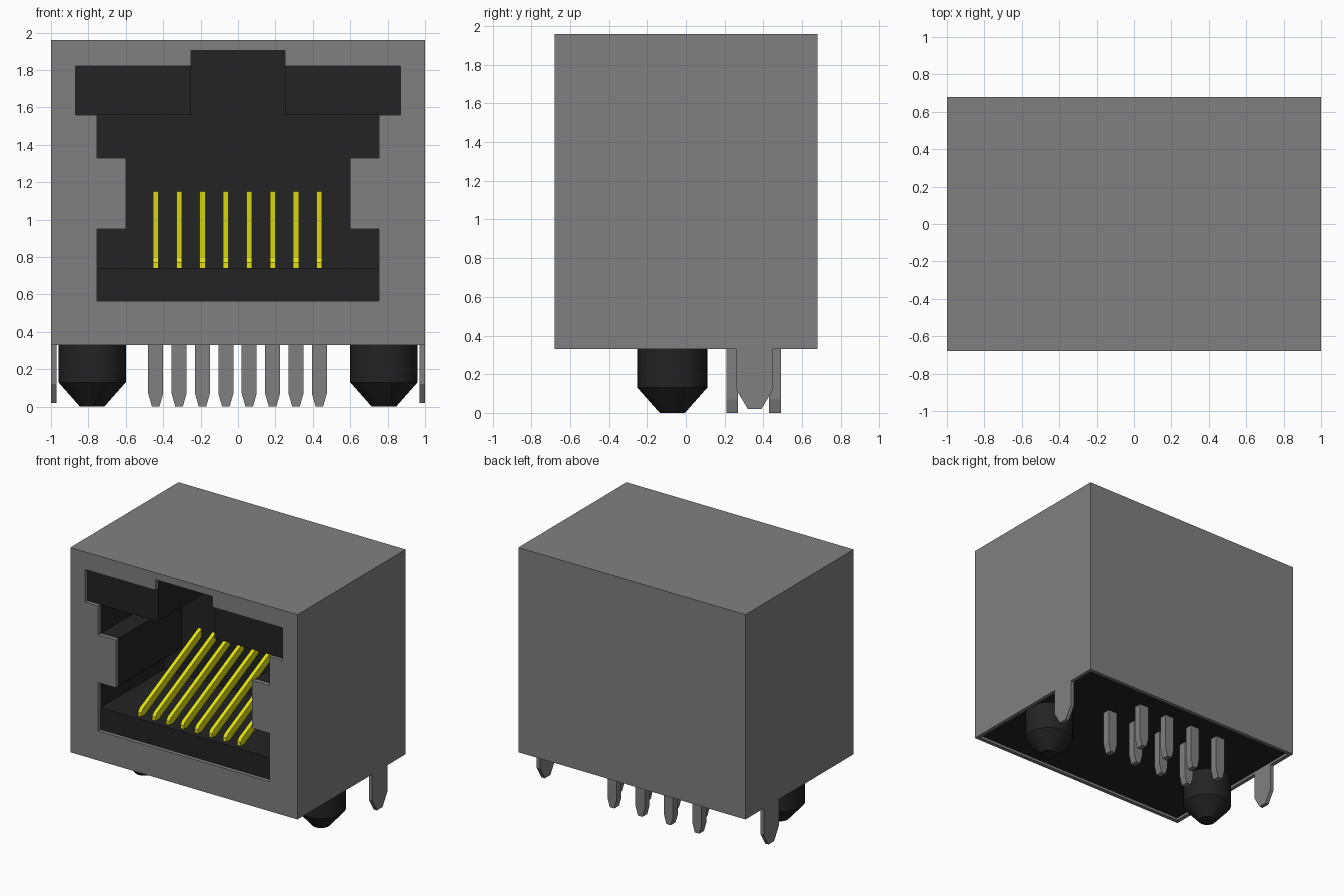
import bpy
import bmesh
import math
from mathutils import Vector

if "Cube" in bpy.data.objects:
    bpy.data.objects.remove(bpy.data.objects["Cube"], do_unlink=True)


def material(name, colour):
    m = bpy.data.materials.new(name)
    m.use_nodes = True
    m.diffuse_color = (*colour, 1)
    bsdf = next(n for n in m.node_tree.nodes if n.type == 'BSDF_PRINCIPLED')
    bsdf.inputs["Base Color"].default_value = (*colour, 1)
    return m


GREY = material("metal grey", (0.216, 0.216, 0.216))
BLACK = material("black plastic", (0.0168, 0.0168, 0.0168))
YELLOW = material("contact yellow", (0.76, 0.76, 0.005))


def finish(name, bm, mat):
    bmesh.ops.recalc_face_normals(bm, faces=bm.faces)
    me = bpy.data.meshes.new(name)
    bm.to_mesh(me)
    bm.free()
    me.materials.append(mat)
    ob = bpy.data.objects.new(name, me)
    bpy.context.collection.objects.link(ob)
    return ob


def prism(name, pts, axis, lo, hi, mat):
    """Extrude a profile along x (pts are y, z) or along y (pts are x, z)."""
    bm = bmesh.new()
    if axis == 'x':
        vs = [bm.verts.new((lo, a, b)) for a, b in pts]
        step = Vector((hi - lo, 0, 0))
    else:
        vs = [bm.verts.new((a, lo, b)) for a, b in pts]
        step = Vector((0, hi - lo, 0))
    face = bm.faces.new(vs)
    out = bmesh.ops.extrude_face_region(bm, geom=[face], use_keep_orig=True)
    moved = [v for v in out["geom"] if isinstance(v, bmesh.types.BMVert)]
    bmesh.ops.translate(bm, verts=moved, vec=step)
    return finish(name, bm, mat)


def box(name, x, y, z, mat):
    pts = [(x[0], z[0]), (x[1], z[0]), (x[1], z[1]), (x[0], z[1])]
    return prism(name, pts, 'y', y[0], y[1], mat)


def cut(target, cutter):
    cutter.hide_render = True
    mod = target.modifiers.new("cut", 'BOOLEAN')
    mod.operation = 'DIFFERENCE'
    mod.solver = 'EXACT'
    mod.object = cutter
    bpy.context.view_layer.objects.active = target
    bpy.ops.object.modifier_apply(modifier=mod.name)
    bpy.data.objects.remove(cutter, do_unlink=True)


def mirrored(half):
    return half + [(-x, z) for x, z in reversed(half)]


# Port outline shared by the shell opening and the housing cavity
sides = [(0.755, 0.95), (0.60, 0.95), (0.60, 1.33), (0.755, 1.33), (0.755, 1.56)]
opening = mirrored([(0.755, 0.565)] + sides +
                   [(0.87, 1.56), (0.87, 1.82), (0.25, 1.82), (0.25, 1.905)])
cavity = mirrored([(0.755, 0.74)] + sides + [(0.25, 1.56), (0.25, 1.905)])

# Sheet metal shell, open at the bottom and at the port
shell = box("metal_shell", (-1, 1), (-0.68, 0.68), (0.33, 1.96), GREY)
cut(shell, box("shell_inside", (-0.97, 0.97), (-0.65, 0.65), (0.2, 1.93), GREY))
cut(shell, prism("shell_opening", opening, 'y', -0.8, -0.6, GREY))

# Plastic housing with the plug cavity
housing = box("housing", (-0.97, 0.97), (-0.65, 0.65), (0.35, 1.93), BLACK)
cut(housing, prism("housing_cavity", cavity, 'y', -0.8, 0.15, BLACK))

# Eight sloping contacts and their solder pins in two staggered rows
contact = [(-0.61, 0.74), (-0.61, 0.77), (-0.59, 0.795), (0.15, 1.15), (0.15, 1.085),
           (-0.56, 0.74)]
for i in range(8):
    x = -0.44 + i * 0.125
    prism(f"contact_{i + 1}", contact, 'x', x - 0.015, x + 0.015, YELLOW)
    y = 0.46 if i % 2 == 0 else 0.24
    pin = [(x - 0.04, 0.36), (x - 0.04, 0.07), (x - 0.02, 0.0),
           (x + 0.02, 0.0), (x + 0.04, 0.07), (x + 0.04, 0.36)]
    prism(f"solder_pin_{i + 1}", pin, 'y', y - 0.03, y + 0.03, GREY)

tab = [(0.26, 0.33), (0.26, 0.12), (0.32, 0.02), (0.39, 0.02), (0.45, 0.12), (0.45, 0.33)]
for side, s in (("left", 1), ("right", -1)):
    # Grounding tab below the shell side
    prism(f"shield_tab_{side}", tab, 'x', s * 0.97, s * 1.0, GREY)

    # Round locating post with a tapered tip
    bm = bmesh.new()
    rings = []
    for r, z in ((0.18, 0.36), (0.18, 0.13), (0.065, 0.0)):
        rings.append([bm.verts.new((s * 0.78 + r * math.cos(k * math.tau / 48),
                                    -0.07 + r * math.sin(k * math.tau / 48), z))
                      for k in range(48)])
    for a, b in zip(rings, rings[1:]):
        for k in range(48):
            j = (k + 1) % 48
            bm.faces.new((a[k], a[j], b[j], b[k]))
    bm.faces.new(rings[0])
    bm.faces.new(rings[-1])
    post = finish(f"locating_post_{side}", bm, BLACK)
    bpy.ops.object.select_all(action='DESELECT')
    post.select_set(True)
    bpy.context.view_layer.objects.active = post
    bpy.ops.object.shade_smooth_by_angle(angle=math.radians(30))
